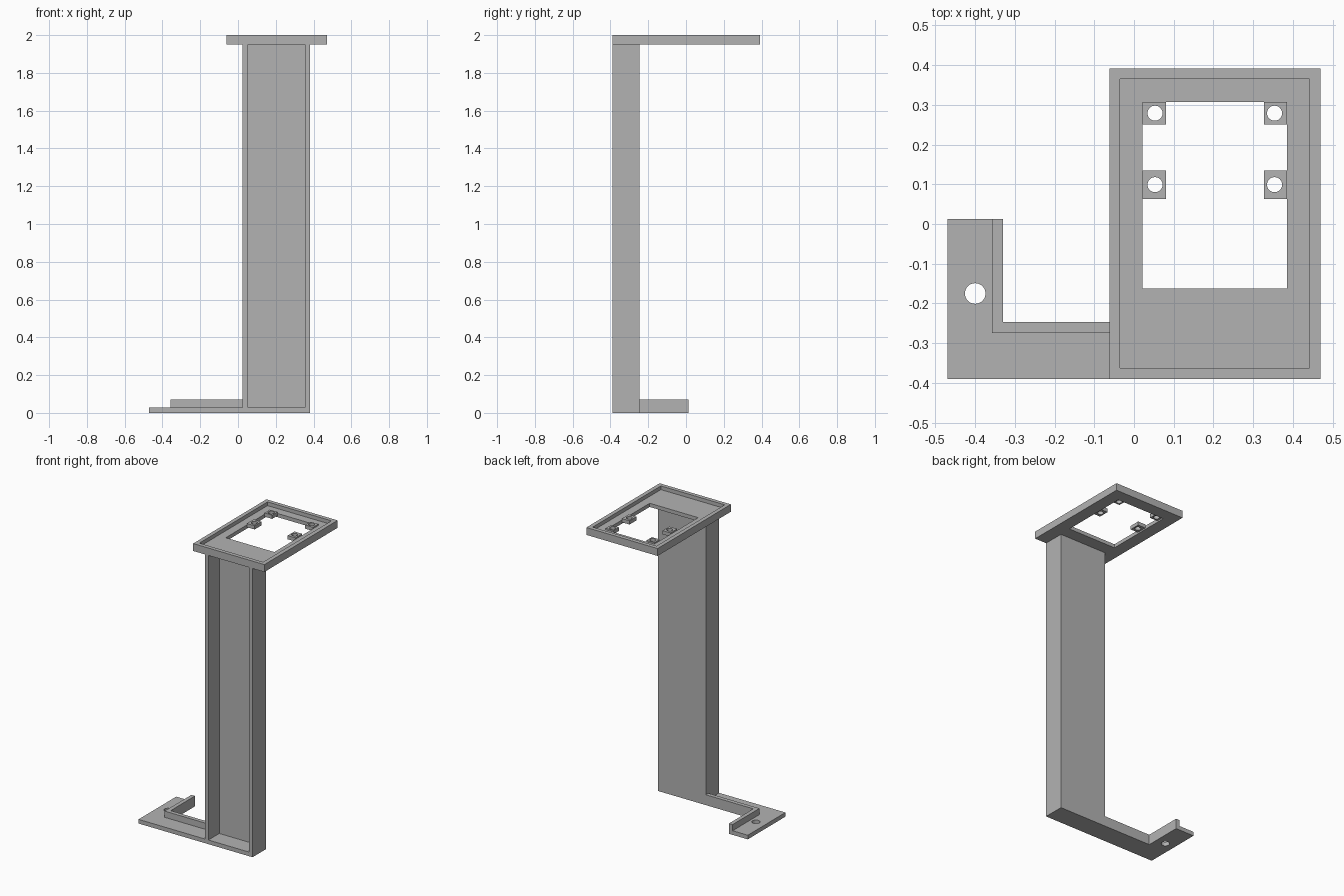
import bpy, bmesh

if "Cube" in bpy.data.objects:
    bpy.data.objects.remove(bpy.data.objects["Cube"], do_unlink=True)

grey = bpy.data.materials.new("plain grey")
grey.use_nodes = True
grey.diffuse_color = (0.45, 0.45, 0.45, 1)
grey.node_tree.nodes["Principled BSDF"].inputs["Base Color"].default_value = grey.diffuse_color


def prism(name, outline, z0, z1):
    """Extrude a flat outline from z0 up to z1."""
    bm = bmesh.new()
    face = bm.faces.new([bm.verts.new((x, y, z0)) for x, y in outline])
    top = bmesh.ops.extrude_face_region(bm, geom=[face])["geom"]
    verts = [v for v in top if isinstance(v, bmesh.types.BMVert)]
    bmesh.ops.translate(bm, verts=verts, vec=(0, 0, z1 - z0))
    bmesh.ops.recalc_face_normals(bm, faces=bm.faces)
    mesh = bpy.data.meshes.new(name)
    bm.to_mesh(mesh)
    bm.free()
    obj = bpy.data.objects.new(name, mesh)
    bpy.context.collection.objects.link(obj)
    mesh.materials.append(grey)
    return obj


def box(name, x0, x1, y0, y1, z0, z1):
    return prism(name, [(x0, y0), (x1, y0), (x1, y1), (x0, y1)], z0, z1)


def drill(x, y, radius, z):
    bpy.ops.mesh.primitive_cylinder_add(vertices=32, radius=radius, depth=0.3, location=(x, y, z))
    return bpy.context.object


def combine(target, operation, *others):
    """Apply each boolean in turn and remove the other object."""
    for other in others:
        mod = target.modifiers.new("cut", "BOOLEAN")
        mod.operation, mod.solver, mod.object = operation, "EXACT", other
        bpy.context.view_layer.objects.active = target
        bpy.ops.object.modifier_apply(modifier=mod.name)
        bpy.data.objects.remove(other, do_unlink=True)


FRONT, BACK, WALL = -0.39, -0.247, 0.027
POST_L, POST_R = 0.025, 0.382
FOOT_X, ARM_X, ARM_Y = -0.47, -0.33, 0.012

# Foot plate, upright channel and the bent rib in one bracket
bracket = prism("bracket", [(FOOT_X, FRONT), (POST_R, FRONT), (POST_R, BACK),
                            (ARM_X, BACK), (ARM_X, ARM_Y), (FOOT_X, ARM_Y)], 0, 0.028)
channel = prism("channel", [
    (POST_L, FRONT), (POST_L + WALL, FRONT), (POST_L + WALL, BACK - WALL),
    (POST_R - WALL, BACK - WALL), (POST_R - WALL, FRONT), (POST_R, FRONT),
    (POST_R, BACK), (POST_L, BACK)], 0, 1.95)
rib = prism("rib", [
    (POST_L + 0.01, BACK), (ARM_X, BACK), (ARM_X, ARM_Y), (ARM_X - WALL, ARM_Y),
    (ARM_X - WALL, BACK - WALL), (POST_L + 0.01, BACK - WALL)], 0, 0.07)
combine(bracket, "UNION", channel, rib)
combine(bracket, "DIFFERENCE", drill(-0.4, -0.175, 0.026, 0))

# Tray with a raised rim and a window
tray = box("tray", -0.062, 0.47, FRONT, 0.392, 1.95, 2.0)
recess = box("recess", -0.035, 0.442, FRONT + WALL, 0.365, 1.975, 2.1)
window = box("window", 0.022, 0.385, -0.162, 0.307, 1.9, 2.1)
combine(tray, "DIFFERENCE", recess, window)

# Four drilled lugs reaching into the window
for side, x0, hole_x in (("right", 0.022, 0.053), ("left", 0.327, 0.354)):
    for place, y0, y1, hole_y in (("front", 0.063, 0.135, 0.099), ("back", 0.25, 0.307, 0.279)):
        lug = box(f"{place}_{side}_lug", x0, x0 + 0.058, y0, y1, 1.96, 1.985)
        combine(lug, "DIFFERENCE", drill(hole_x, hole_y, 0.019, 1.97))
